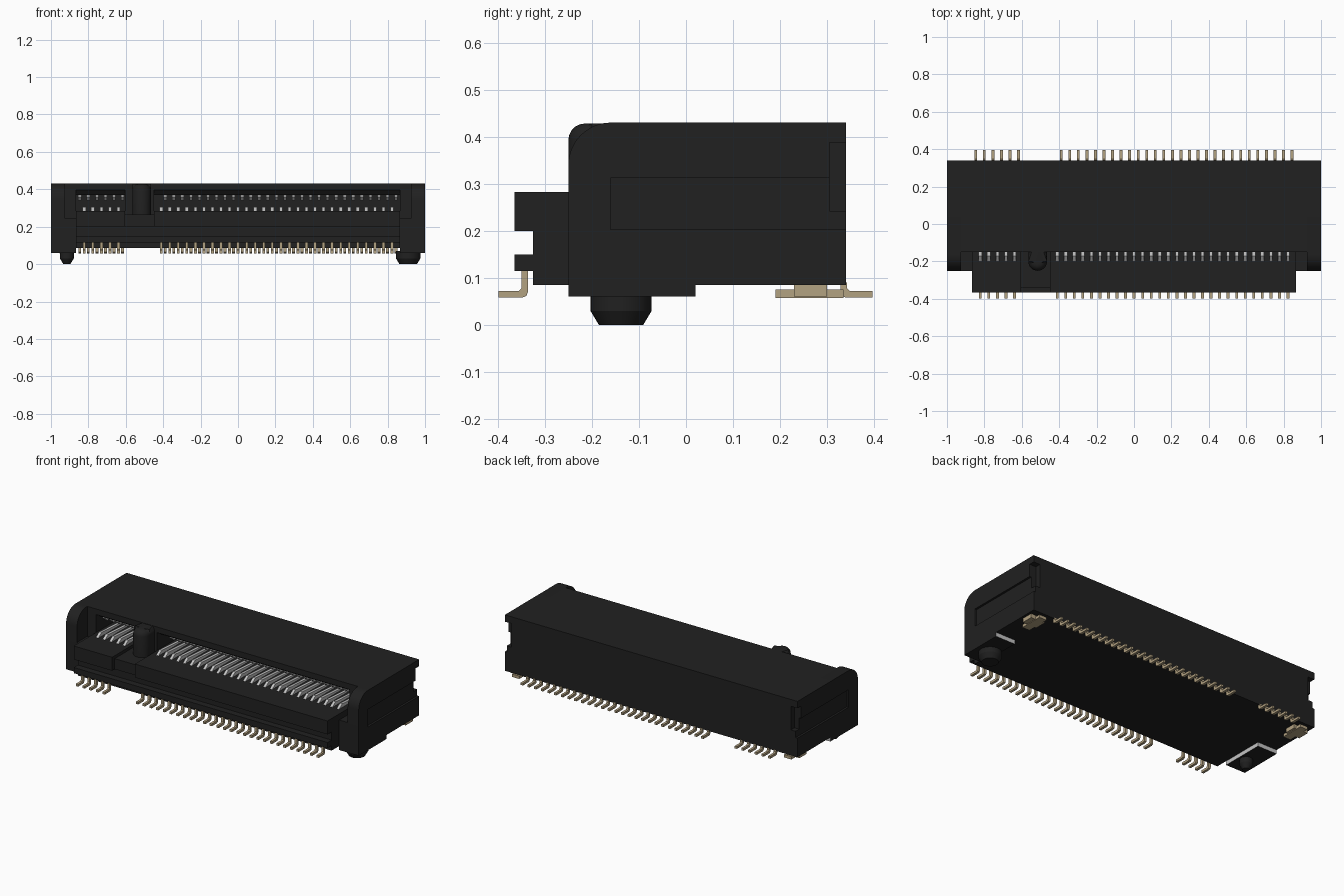
import bpy, bmesh, math
from mathutils import Matrix

if "Cube" in bpy.data.objects:
    bpy.data.objects.remove(bpy.data.objects["Cube"])


def material(name, rgb):
    m = bpy.data.materials.new(name)
    m.diffuse_color = (*rgb, 1)
    m.use_nodes = True
    m.node_tree.nodes["Principled BSDF"].inputs["Base Color"].default_value = m.diffuse_color
    return m


BLACK = material("black plastic", (0.015, 0.015, 0.015))
TAN = material("tan metal", (0.45, 0.36, 0.22))
GREY = material("light grey", (0.55, 0.55, 0.55))


def finish(bm, name, mats, smooth=False):
    bmesh.ops.recalc_face_normals(bm, faces=bm.faces[:])
    me = bpy.data.meshes.new(name)
    bm.to_mesh(me)
    bm.free()
    for m in mats:
        me.materials.append(m)
    ob = bpy.data.objects.new(name, me)
    bpy.context.collection.objects.link(ob)
    if smooth:
        bpy.ops.object.select_all(action='DESELECT')
        ob.select_set(True)
        bpy.context.view_layer.objects.active = ob
        bpy.ops.object.shade_smooth_by_angle(angle=math.radians(30))
    return ob


def add_prism(bm, pts, x0, x1):
    """Extrude a (y, z) outline from x0 to x1."""
    a = [bm.verts.new((x0, y, z)) for y, z in pts]
    b = [bm.verts.new((x1, y, z)) for y, z in pts]
    bm.faces.new(a)
    bm.faces.new(b[::-1])
    for i in range(len(pts)):
        j = (i + 1) % len(pts)
        bm.faces.new((a[i], b[i], b[j], a[j]))


def prism(name, pts, x0, x1, mat=BLACK, smooth=False):
    bm = bmesh.new()
    add_prism(bm, pts, x0, x1)
    return finish(bm, name, [mat], smooth)


def rect(y0, y1, z0, z1):
    return [(y0, z0), (y1, z0), (y1, z1), (y0, z1)]


# Slotted housing on either side of the key
lower = [(0.34, 0.43), (0.34, 0.085), (-0.325, 0.085), (-0.325, 0.115),
         (-0.365, 0.115), (-0.365, 0.15), (-0.325, 0.15), (-0.325, 0.2)]
slotted = lower + [(-0.365, 0.2), (-0.365, 0.283), (0.1, 0.283), (0.1, 0.37),
                   (-0.11, 0.37), (-0.13, 0.395), (-0.15, 0.395), (-0.15, 0.43)]
prism("housing_short_side", slotted, -0.867, -0.605)
prism("housing_long_side", slotted, -0.45, 0.867)
solid = lower + [(-0.34, 0.2), (-0.34, 0.265), (-0.15, 0.265), (-0.15, 0.43)]
prism("housing_key_block", solid, -0.605, -0.45)

# Round-nosed key
bm = bmesh.new()
plan = [(-0.465, -0.1)] + [(-0.515 + 0.05 * math.cos(t), -0.2 - 0.05 * math.sin(t))
                           for t in [math.pi * i / 16 for i in range(17)]] + [(-0.565, -0.1)]
bottom = [bm.verts.new((x, y, 0.255)) for x, y in plan]
top = [bm.verts.new((x, y, 0.428)) for x, y in plan]
bm.faces.new(bottom)
bm.faces.new(top[::-1])
for i in range(len(plan)):
    j = (i + 1) % len(plan)
    bm.faces.new((bottom[i], bottom[j], top[j], top[i]))
rim = [e for e in bm.edges if all(v.co.z > 0.4 for v in e.verts)
       and not all(v.co.y > -0.11 for v in e.verts)]
bmesh.ops.bevel(bm, geom=rim, offset=0.035, segments=5, profile=0.5, affect='EDGES')
finish(bm, "key", [BLACK], True)

# Ends: inner step, rounded outer wall with side recess and rear notch, foot
arc = [(-0.16 - 0.09 * math.sin(t), 0.34 + 0.09 * math.cos(t))
       for t in [math.pi / 2 * i / 12 for i in range(13)]]
wall = [(0.34, 0.085), (0.34, 0.43)] + arc + [(-0.25, 0.085)]
step = [(0.34, 0.085), (0.34, 0.43), (-0.15, 0.43), (-0.15, 0.245),
        (-0.25, 0.245), (-0.25, 0.085)]
for s, side in ((-1, "left"), (1, "right")):
    prism(side + "_inner_step", step, s * 0.867, s * 0.925)
    ob = prism(side + "_end_wall", wall, s * 0.925, s, smooth=True)
    cuts = [prism("recess_cutter", rect(-0.16, 0.4, 0.203, 0.312), s * 0.987, s * 1.1),
            prism("notch_cutter", rect(0.305, 0.42, 0.242, 0.388), s * 0.955, s * 1.12)]
    for c in cuts:
        c.hide_render = True
        mod = ob.modifiers.new("cut", 'BOOLEAN')
        mod.operation = 'DIFFERENCE'
        mod.solver = 'EXACT'
        mod.object = c
        bpy.context.view_layer.objects.active = ob
        bpy.ops.object.modifier_apply(modifier=mod.name)
    for c in cuts:
        bpy.data.objects.remove(c)

    # Foot: grey on the inner and rear faces
    bm = bmesh.new()
    add_prism(bm, rect(-0.25, 0.02, 0.06, 0.086), s * 0.867, s)
    bmesh.ops.recalc_face_normals(bm, faces=bm.faces[:])
    for f in bm.faces:
        f.material_index = int(f.normal.y > 0.5 or f.normal.x * s < -0.5)
    finish(bm, side + "_foot", [BLACK, GREY])

    # Solder tab: flat plate with a raised centre
    bm = bmesh.new()
    add_prism(bm, rect(0.19, 0.335, 0.057, 0.075), s * 0.905, s * 0.955)
    add_prism(bm, rect(0.23, 0.30, 0.06, 0.087), s * 0.89, s * 0.985)
    finish(bm, side + "_solder_tab", [TAN])

# Locating pegs
for name, x, r in (("left_peg", -0.915, 0.037), ("right_peg", 0.91, 0.065)):
    bm = bmesh.new()
    for z0, z1, r0 in ((0, 0.03, r - 0.018), (0.03, 0.07, r)):
        bmesh.ops.create_cone(bm, cap_ends=True, segments=32, radius1=r0, radius2=r,
                              depth=z1 - z0, matrix=Matrix.Translation((x, -0.138, (z0 + z1) / 2)))
    finish(bm, name, [BLACK], True)

# Pin rows, with the key positions left out
PITCH = 0.0457
front_x = [-0.822 + PITCH * i for i in range(37) if not 5 <= i <= 8]
back_x = [-0.846 + PITCH * i for i in range(38) if not 6 <= i <= 9]


def row(name, xs, pts, half, mat):
    bm = bmesh.new()
    for x in xs:
        add_prism(bm, pts, x - half, x + half)
    return finish(bm, name, [mat])


def pin(y_tip, y_in, y_out, z_top):
    """Bent lead: flat foot, curved heel, vertical leg."""
    d = 1 if y_in > y_tip else -1
    return [(y_tip, 0.058), (y_in - d * 0.012, 0.058), (y_in - d * 0.003, 0.062),
            (y_in, 0.07), (y_in, z_top), (y_out, z_top), (y_out, 0.078),
            (y_out - d * 0.006, 0.072), (y_tip, 0.072)]


row("front_pins", front_x, pin(-0.398, -0.336, -0.35, 0.12), 0.0075, TAN)
row("back_pins", back_x, pin(0.396, 0.328, 0.342, 0.09), 0.0075, TAN)

# Spring contacts inside the slot
row("lower_contacts", front_x,
    [(-0.205, 0.28), (-0.195, 0.288), (-0.17, 0.306), (-0.15, 0.304), (0.1, 0.288), (0.1, 0.28)],
    0.0085, GREY)
row("upper_contacts", back_x,
    [(-0.1, 0.372), (-0.1, 0.358), (-0.08, 0.34), (-0.06, 0.342), (0.1, 0.36), (0.1, 0.372)],
    0.0085, GREY)
